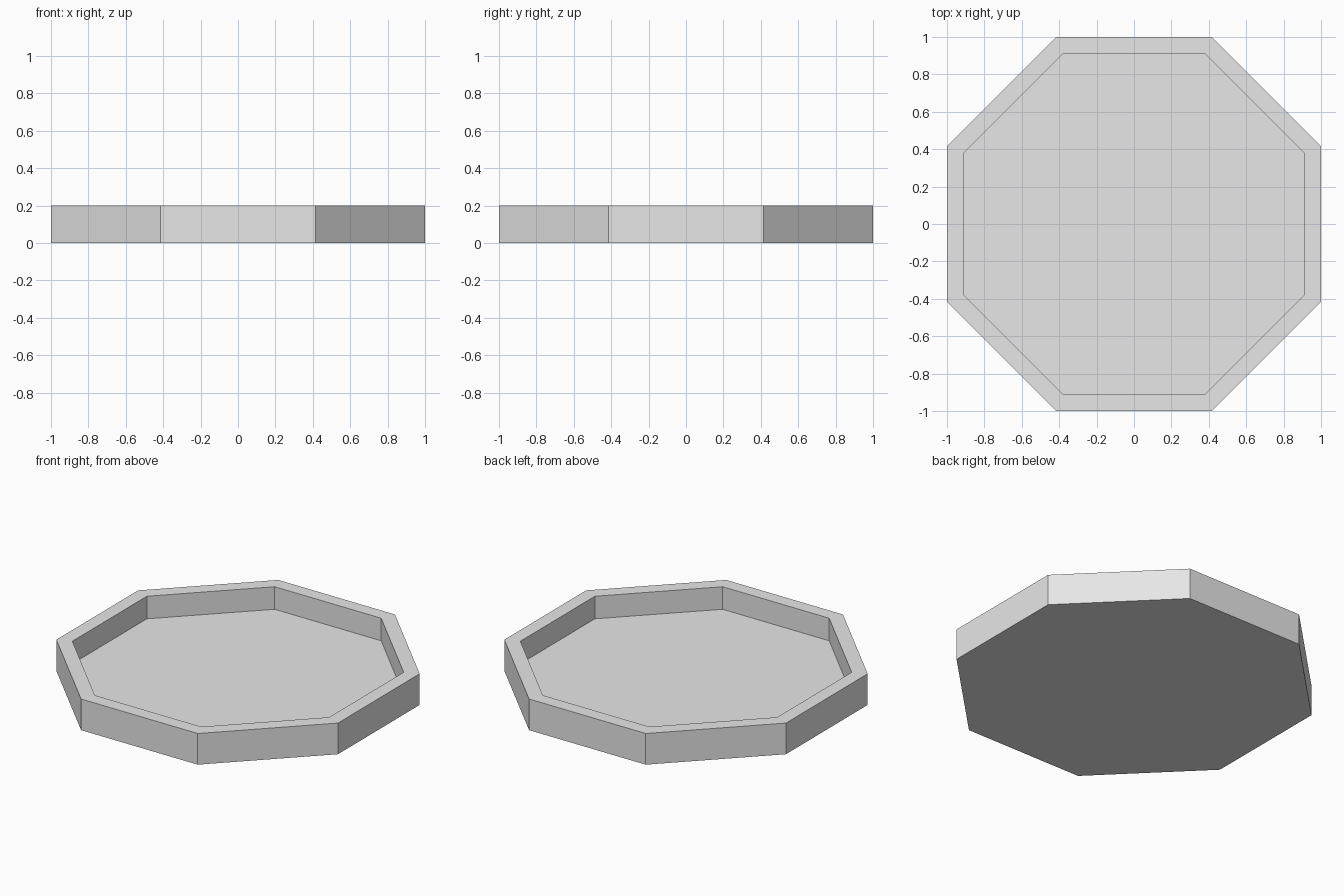
import bpy
import bmesh
import math

cube = bpy.data.objects.get("Cube")
if cube:
    bpy.data.objects.remove(cube, do_unlink=True)

SIDES = 8
OUTER, INNER = 1.0, 0.912      # distance from centre to the flat sides
HEIGHT, FLOOR = 0.2, 0.055

# Plain grey material
grey = bpy.data.materials.new("light_grey")
grey.use_nodes = True
colour = (0.8, 0.8, 0.8, 1.0)
grey.diffuse_color = colour
grey.node_tree.nodes["Principled BSDF"].inputs["Base Color"].default_value = colour


def ring(bm, apothem, z):
    """Octagon of vertices with flat sides facing the axes."""
    radius = apothem / math.cos(math.pi / SIDES)
    angles = [(i + 0.5) * math.tau / SIDES for i in range(SIDES)]
    return [bm.verts.new((radius * math.cos(a), radius * math.sin(a), z)) for a in angles]


# Octagonal tray: outer wall, flat rim, inner wall, floor and underside
bm = bmesh.new()
loops = [ring(bm, OUTER, 0), ring(bm, OUTER, HEIGHT),
         ring(bm, INNER, HEIGHT), ring(bm, INNER, FLOOR)]
for low, high in zip(loops, loops[1:]):
    for i in range(SIDES):
        j = (i + 1) % SIDES
        bm.faces.new((low[i], low[j], high[j], high[i]))
bm.faces.new(loops[0][::-1])
bm.faces.new(loops[-1])
bmesh.ops.recalc_face_normals(bm, faces=bm.faces)

mesh = bpy.data.meshes.new("octagonal_tray")
bm.to_mesh(mesh)
bm.free()
mesh.materials.append(grey)
tray = bpy.data.objects.new("octagonal_tray", mesh)
bpy.context.collection.objects.link(tray)
